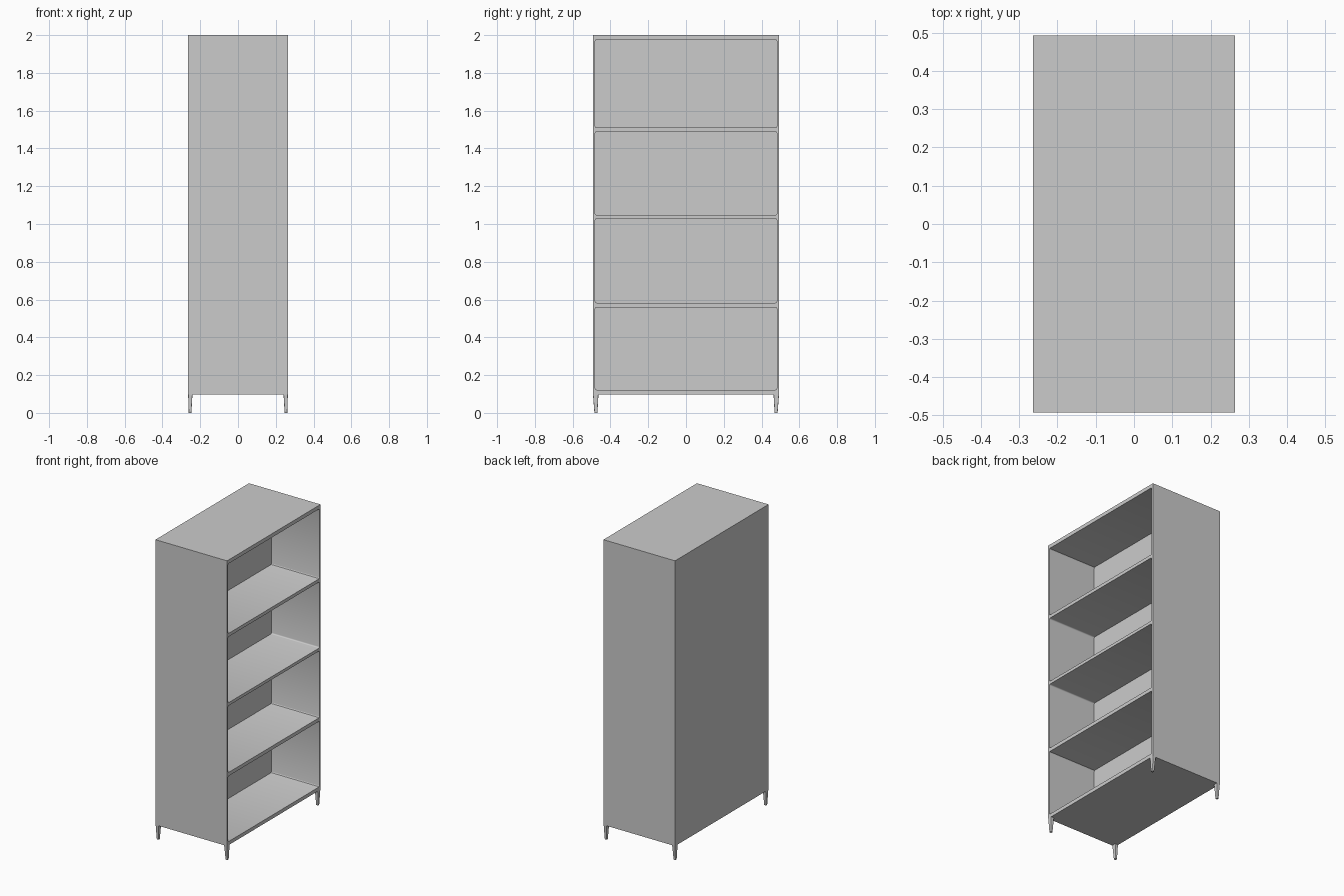
import bpy, bmesh
from mathutils import Matrix, Vector

if "Cube" in bpy.data.objects:
    bpy.data.objects.remove(bpy.data.objects["Cube"])

W, D, Z0, Z1 = 0.264, 0.4925, 0.098, 2.0   # half sizes, body bottom and top
BACK = -0.09                               # x of the compartments' back wall


def make_object(name, bm):
    mesh = bpy.data.meshes.new(name)
    bm.to_mesh(mesh)
    bm.free()
    ob = bpy.data.objects.new(name, mesh)
    bpy.context.collection.objects.link(ob)
    return ob


def add_box(bm, lo, hi):
    lo, hi = Vector(lo), Vector(hi)
    size = hi - lo
    mat = Matrix.Translation((lo + hi) / 2) @ Matrix.Diagonal((*size, 1))
    return bmesh.ops.create_cube(bm, size=1, matrix=mat)["verts"]


# Cabinet body
bm = bmesh.new()
add_box(bm, (-W, -D, Z0), (W, D, Z1))
cabinet = make_object("cabinet", bm)

# Four compartments with slightly rounded corners, open to the +x side
bm = bmesh.new()
for lo, hi in [(0.122, 0.559), (0.583, 1.028), (1.048, 1.488), (1.51, 1.975)]:
    verts = add_box(bm, (BACK, -0.481, lo), (W + 0.1, 0.481, hi))
    edges = {e for v in verts for e in v.link_edges
             if abs(e.verts[0].co.x - e.verts[1].co.x) > 0.1}
    bmesh.ops.bevel(bm, geom=list(edges), offset=0.008, segments=3,
                    profile=0.5, affect='EDGES')
cutter = make_object("compartment_cutter", bm)
cutter.hide_render = True

cut = cabinet.modifiers.new("compartments", 'BOOLEAN')
cut.operation = 'DIFFERENCE'
cut.solver = 'EXACT'
cut.object = cutter
bpy.context.view_layer.objects.active = cabinet
cabinet.select_set(True)
bpy.ops.object.modifier_apply(modifier=cut.name)
bpy.data.objects.remove(cutter)
bpy.ops.object.shade_smooth_by_angle()

# Tapered corner legs
for sx, xname in ((1, "open_side"), (-1, "back_side")):
    for sy, yname in ((1, "right"), (-1, "left")):
        bm = bmesh.new()
        verts = add_box(bm, (-0.5, -0.5, 0), (0.5, 0.5, Z0))
        for v in verts:
            top = v.co.z > 0.01
            wx, wy = (0.023, 0.029) if top else (0.014, 0.016)
            cx, cy = (W - 0.0115, D - 0.0145) if top else (W - 0.010, D - 0.0155)
            v.co.x = sx * cx + v.co.x * wx
            v.co.y = sy * cy + v.co.y * wy
        upright = [e for e in bm.edges
                   if abs(e.verts[0].co.z - e.verts[1].co.z) > 0.01]
        bmesh.ops.bevel(bm, geom=upright, offset=0.003, segments=2,
                        profile=0.5, affect='EDGES')
        make_object(f"leg_{xname}_{yname}", bm)
